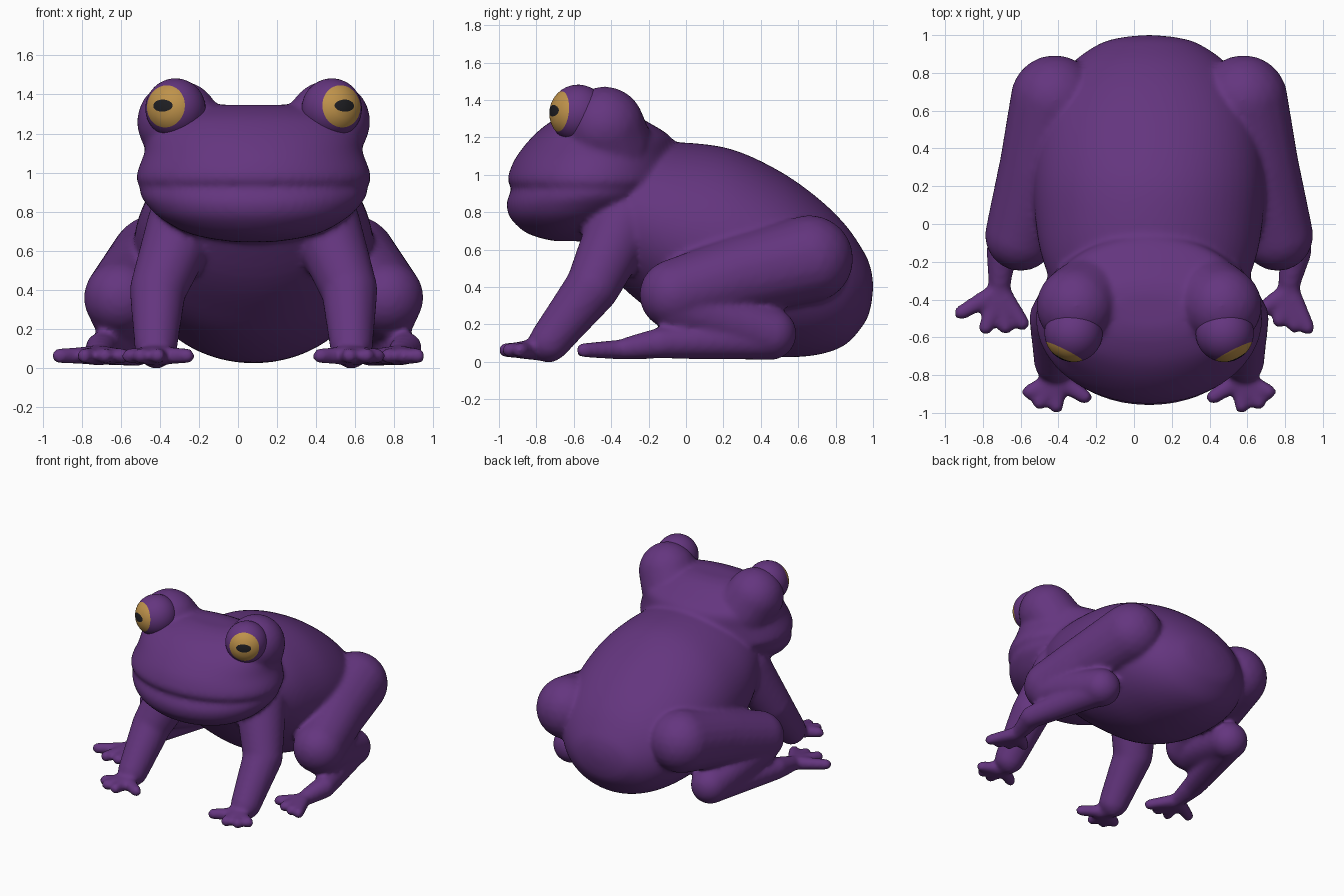
import bpy, bmesh
from math import sin, cos, pi
from mathutils import Vector, Matrix

cube = bpy.data.objects.get("Cube")
if cube:
    bpy.data.objects.remove(cube)

MID = 0.08  # x of the body's plane of symmetry


def material(name, rgb):
    m = bpy.data.materials.new(name)
    m.use_nodes = True
    m.diffuse_color = (*rgb, 1)
    m.node_tree.nodes["Principled BSDF"].inputs["Base Color"].default_value = (*rgb, 1)
    return m


purple = material("purple skin", (0.128, 0.036, 0.212))
gold = material("gold iris", (0.52, 0.29, 0.07))
black = material("black pupil", (0.013, 0.013, 0.016))


def smooth_rows(rows, steps=5):
    """Catmull-Rom curve through rows of measurements."""
    rows = [Vector(r) for r in rows]
    padded = [rows[0]] + rows + [rows[-1]]
    out = []
    for a, b, c, d in zip(padded, padded[1:], padded[2:], padded[3:]):
        for k in range(steps):
            t = k / steps
            out.append(b + (c - a) * (t / 2) + (a * 2 - b * 5 + c * 4 - d) * (t * t / 2)
                       + (b * 3 - a - c * 3 + d) * (t ** 3 / 2))
    return out + [rows[-1]]


def loft(bm, rings):
    """Join rings of points into a closed skin; returns the bands of faces."""
    vs = [[bm.verts.new(p) for p in ring] for ring in rings]
    n = len(vs[0])
    bands = [[bm.faces.new(vs[0][::-1])]]
    for a, b in zip(vs, vs[1:]):
        bands.append([bm.faces.new((a[i], a[(i + 1) % n], b[(i + 1) % n], b[i])) for i in range(n)])
    bands.append([bm.faces.new(vs[-1])])
    return bands


def ball(bm, centre, r):
    bmesh.ops.create_icosphere(bm, subdivisions=3, radius=r, matrix=Matrix.Translation(centre))


def limb(bm, *joints):
    """Chain of tapered capsules through (x, y, z, radius) joints."""
    for a, b in zip(joints, joints[1:]):
        part = bmesh.new()
        ball(part, a[:3], a[3])
        ball(part, b[:3], b[3])
        hull = bmesh.ops.convex_hull(part, input=part.verts[:])
        inner = [v for v in hull["geom_interior"] if isinstance(v, bmesh.types.BMVert)]
        bmesh.ops.delete(part, geom=inner, context="VERTS")
        mesh = bpy.data.meshes.new("part")
        part.to_mesh(mesh)
        part.free()
        bm.from_mesh(mesh)
        bpy.data.meshes.remove(mesh)


def webbed(bm, root, tips):
    """Digits from a root joint, thick at the base so that they web together."""
    for tip in tips:
        mid = [r + (t - r) * 0.5 for r, t in zip(root[:3], tip[:3])]
        limb(bm, root, (*mid, 0.046), tip)


def make_object(name, bm, mats):
    bmesh.ops.recalc_face_normals(bm, faces=bm.faces[:])
    mesh = bpy.data.meshes.new(name)
    for f in bm.faces:
        f.smooth = True
    bm.to_mesh(mesh)
    bm.free()
    for m in mats:
        mesh.materials.append(m)
    ob = bpy.data.objects.new(name, mesh)
    bpy.context.collection.objects.link(ob)
    return ob


TURN = [2 * pi * i / 64 for i in range(64)]
bm = bmesh.new()

# Torso: upright ellipses along y (y, bottom, top, half width)
torso = [(-0.6, 0.72, 1.08, 0.3), (-0.4, 0.46, 1.13, 0.47), (-0.2, 0.28, 1.165, 0.56),
         (0, 0.14, 1.172, 0.6), (0.25, 0.05, 1.135, 0.615), (0.5, 0.025, 1.02, 0.59),
         (0.7, 0.037, 0.88, 0.52), (0.85, 0.09, 0.735, 0.41), (0.95, 0.2, 0.59, 0.27),
         (0.985, 0.28, 0.51, 0.16), (1.0, 0.38, 0.43, 0.03)]
loft(bm, [[(MID + w * cos(t), y, (lo + hi) / 2 + (hi - lo) / 2 * sin(t)) for t in TURN]
          for y, lo, hi, w in smooth_rows(torso)])

# Head: level ellipses going up, pinched at the mouth (z, front, back, half width)
head = [(0.645, -0.7, -0.54, 0.1), (0.665, -0.79, -0.45, 0.24), (0.7, -0.87, -0.35, 0.36),
        (0.77, -0.94, -0.25, 0.48), (0.84, -0.96, -0.15, 0.55), (0.89, -0.947, -0.1, 0.58),
        (0.925, -0.932, -0.08, 0.582), (0.965, -0.953, -0.05, 0.6), (1.02, -0.943, -0.05, 0.59),
        (1.1, -0.905, -0.05, 0.56), (1.2, -0.825, -0.08, 0.54), (1.28, -0.73, -0.2, 0.47),
        (1.33, -0.62, -0.3, 0.34), (1.347, -0.54, -0.38, 0.18)]
loft(bm, [[(MID + w * cos(t), (f + b) / 2 + (b - f) / 2 * sin(t), z) for t in TURN]
          for z, f, b, w in smooth_rows(head)])

# Paired parts, given as distance out from the plane of symmetry
FINGERS = [(0.635, -0.89), (0.58, -0.945), (0.49, -0.965), (0.34, -0.915)]
TOES = {-1: [(0.995, -0.47), (0.865, -0.55), (0.76, -0.545), (0.67, -0.525)],
        1: [(0.84, -0.55), (0.77, -0.54), (0.69, -0.51), (0.6, -0.45)]}
FOOT = {-1: 0.79, 1: 0.745}
for s in (-1, 1):
    def at(x, y, z, r):
        return (MID + s * x, y, z, r)

    # Brow bump behind the eye
    limb(bm, at(0.385, -0.435, 1.26, 0.213), at(0.33, -0.4, 1.16, 0.22))

    # Arm and hand
    limb(bm, at(0.36, -0.34, 0.74, 0.185), at(0.49, -0.5, 0.4, 0.145),
         at(0.5, -0.73, 0.11, 0.11))
    palm = at(0.49, -0.82, 0.065, 0.055)
    limb(bm, at(0.5, -0.73, 0.08, 0.085), palm)
    webbed(bm, palm, [at(x, y, 0.062, 0.04) for x, y in FINGERS])

    # Thigh, shank and heel
    limb(bm, at(0.5, 0.66, 0.55, 0.235), at(0.58, 0.3, 0.465, 0.215), at(0.68, -0.06, 0.36, 0.19))
    limb(bm, at(0.69, -0.04, 0.3, 0.155), at(0.61, 0.45, 0.15, 0.142))

    # Long foot and toes
    root = at(FOOT[s], -0.35, 0.066, 0.052)
    limb(bm, at(0.62, 0.45, 0.12, 0.11), at(0.78, -0.14, 0.1, 0.083),
         at(FOOT[s], -0.3, 0.075, 0.062), root)
    webbed(bm, root, [at(x, y, 0.062, 0.04) for x, y in TOES[s]])

# Fuse everything into one soft skin
body = make_object("body", bm, [purple])
fuse = body.modifiers.new("fuse", "REMESH")
fuse.mode = "VOXEL"
fuse.voxel_size = 0.016
fuse.use_smooth_shade = True
soften = body.modifiers.new("soften", "SMOOTH")
soften.factor = 0.5
soften.iterations = 10

# Eyes: ball lofted around the gaze, with an oval pupil and round iris
R = 0.154
for s, side in ((-1, "right"), (1, "left")):
    bm = bmesh.new()
    centre = Vector((MID + s * 0.4, -0.577, 1.328))
    gaze = Vector((s * 0.45, -0.9, 0.1)).normalized()
    across = gaze.cross(Vector((0, 0, 1))).normalized()
    up = across.cross(gaze)

    def point(a, b):
        """Point on the ball at sideways and upward offsets."""
        return centre + R * (across * a + up * b + gaze * (1 - a * a - b * b) ** 0.5)

    rings = [[point(0.36 * k * cos(t), 0.2 * k * sin(t)) for t in TURN] for k in (0.1, 0.55, 1)]
    angles = [0.42, 0.54, 0.66, 0.78] + [0.78 + 0.15 * i for i in range(1, 16)]
    rings += [[centre + R * (sin(a) * (across * cos(t) + up * sin(t)) + gaze * cos(a))
               for t in TURN] for a in angles]
    for i, band in enumerate(loft(bm, rings)):
        for f in band:
            f.material_index = 2 if i < 3 else 1 if i < 7 else 0
    make_object(side + "_eye", bm, [purple, gold, black])
